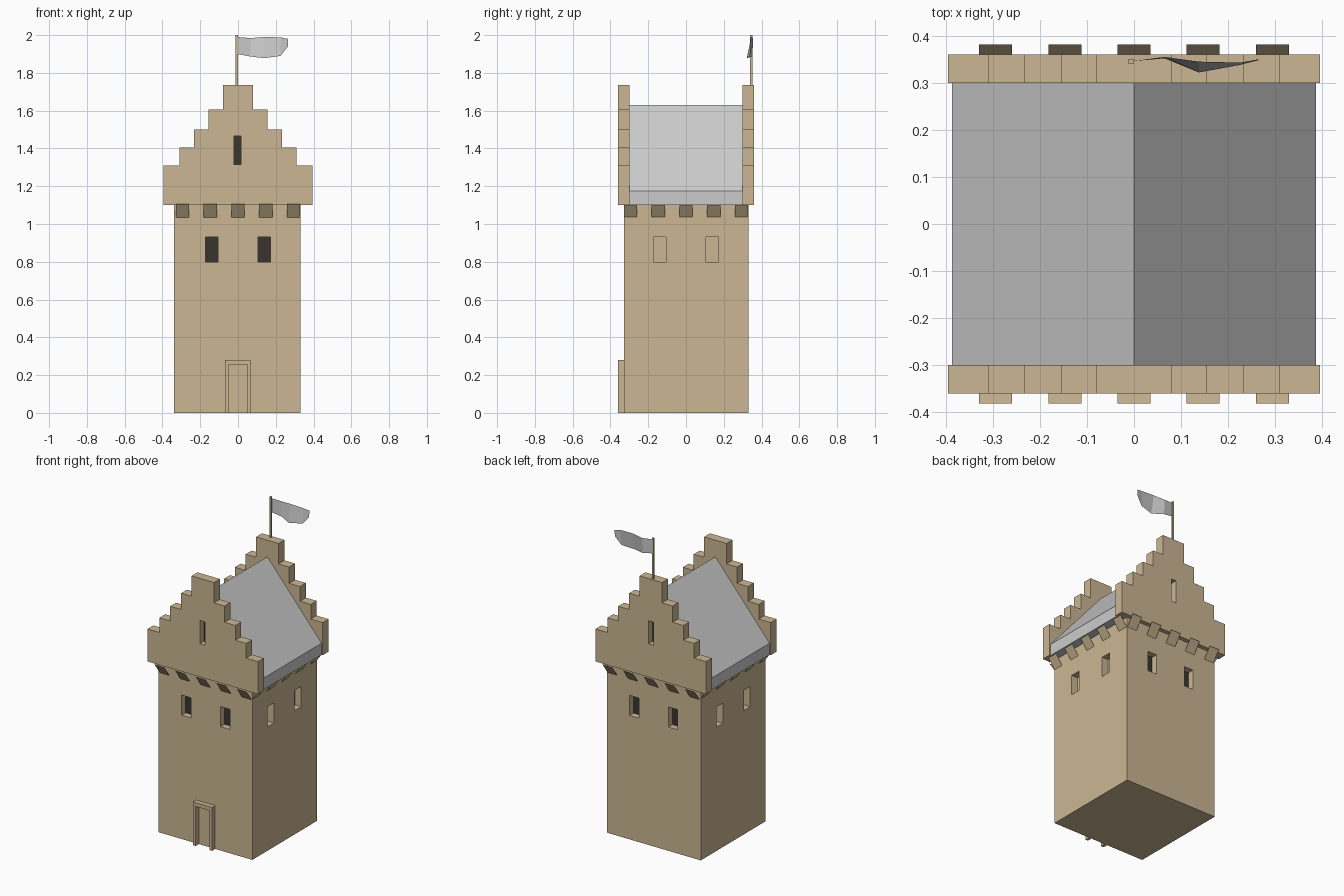
import bpy, bmesh
from mathutils import Vector, Matrix
from math import pi

if "Cube" in bpy.data.objects:
    bpy.data.objects.remove(bpy.data.objects["Cube"])


def material(name, rgb):
    m = bpy.data.materials.new(name)
    m.diffuse_color = (*rgb, 1)
    m.use_nodes = True
    m.node_tree.nodes["Principled BSDF"].inputs["Base Color"].default_value = m.diffuse_color
    return m


STONE = material("stone", (0.6, 0.47, 0.29))
DARK = material("dark_opening", (0.04, 0.035, 0.03))


def finish(name, bm, mat=None):
    bmesh.ops.recalc_face_normals(bm, faces=bm.faces)
    me = bpy.data.meshes.new(name)
    bm.to_mesh(me)
    bm.free()
    ob = bpy.data.objects.new(name, me)
    bpy.context.collection.objects.link(ob)
    if mat:
        me.materials.append(mat)
    return ob


def add_box(bm, lo, hi):
    lo, hi = Vector(lo), Vector(hi)
    mat = Matrix.Translation((lo + hi) / 2) @ Matrix.Diagonal((*(hi - lo), 1))
    bmesh.ops.create_cube(bm, size=1, matrix=mat)


def boxes(name, pairs, mat=None):
    bm = bmesh.new()
    for lo, hi in pairs:
        add_box(bm, lo, hi)
    return finish(name, bm, mat)


def extrude_profile(name, pts, y0, y1, mat=None):
    """Extrude an x/z outline from y0 to y1."""
    bm = bmesh.new()
    face = bm.faces.new([bm.verts.new((x, y0, z)) for x, z in pts])
    ext = bmesh.ops.extrude_face_region(bm, geom=[face])
    bmesh.ops.translate(bm, vec=(0, y1 - y0, 0),
                        verts=[v for v in ext["geom"] if isinstance(v, bmesh.types.BMVert)])
    return finish(name, bm, mat)


def cut(ob, pairs):
    cutter = boxes("cutter", pairs)
    cutter.hide_render = True
    mod = ob.modifiers.new("openings", 'BOOLEAN')
    mod.operation, mod.solver, mod.object = 'DIFFERENCE', 'EXACT', cutter
    bpy.context.view_layer.objects.active = ob
    bpy.ops.object.modifier_apply(modifier=mod.name)
    bpy.data.objects.remove(cutter)


# Tower body with two recessed windows on every side
X0, X1, Y0, Y1 = -0.338, 0.332, -0.328, 0.332
body = boxes("tower_body", [((X0, Y0, 0), (X1, Y1, 1.1))], STONE)
Z0, Z1, D = 0.80, 0.93, 0.045
recesses, panels = [], []
for c in (-0.14, 0.138):
    a, b = c - 0.033, c + 0.033
    recesses += [((a, Y0 - 0.1, Z0), (b, Y0 + D, Z1)), ((a, Y1 - D, Z0), (b, Y1 + 0.1, Z1)),
                 ((X0 - 0.1, a, Z0), (X0 + D, b, Z1)), ((X1 - D, a, Z0), (X1 + 0.1, b, Z1))]
    panels += [((a, Y0 + D - 0.004, Z0), (b, Y0 + D + 0.004, Z1)),
               ((a, Y1 - D - 0.004, Z0), (b, Y1 - D + 0.004, Z1))]
cut(body, recesses)
boxes("window_panels", panels, DARK)

# Door frame around a shallow doorway
extrude_profile("door_frame", [(-0.07, 0), (-0.07, 0.28), (0.067, 0.28), (0.067, 0),
                               (0.05, 0), (0.05, 0.255), (-0.05, 0.255), (-0.05, 0)],
                -0.36, Y0 + 0.002, STONE)

# Stepped gables with a narrow slit window
steps = [(0.395, 1.1, 1.31), (0.31, 1.31, 1.405), (0.233, 1.405, 1.5),
         (0.155, 1.5, 1.605), (0.08, 1.605, 1.737)]
right = [(w, z) for w, lo, hi in steps for z in (lo, hi)]
outline = right + [(-x, z) for x, z in reversed(right)]
slit_lo, slit_hi = (-0.02, 1.315), (0.017, 1.465)
for name, s in (("front", -1), ("back", 1)):
    gable = extrude_profile(name + "_gable", outline, s * 0.36, s * 0.30, STONE)
    ya, yb = sorted((s * 0.315, s * 0.45))
    cut(gable, [((slit_lo[0], ya, slit_lo[1]), (slit_hi[0], yb, slit_hi[1]))])
    ya, yb = sorted((s * 0.31, s * 0.319))
    boxes(name + "_gable_slit", [((slit_lo[0], ya, slit_lo[1]), (slit_hi[0], yb, slit_hi[1]))], DARK)

# Pitched roof between the gables
extrude_profile("roof", [(-0.387, 1.1), (0.387, 1.1), (0.387, 1.175),
                         (0, 1.63), (-0.387, 1.175)], -0.302, 0.302)

# Slanted corbel plates, five under each side of the overhang
bm = bmesh.new()
for k in range(4):
    turn = Matrix.Rotation(k * pi / 2, 3, 'Z')
    for i in range(5):
        c = (i - 2) * 0.147
        quad = [(c - 0.035, -0.331, 1.035), (c + 0.035, -0.331, 1.035),
                (c + 0.035, -0.381, 1.105), (c - 0.035, -0.381, 1.105)]
        bm.faces.new([bm.verts.new(turn @ Vector(p)) for p in quad])
finish("corbels", bm, STONE)

# Flag pole on the back gable
boxes("flag_pole", [((-0.012, 0.34, 1.73), (-0.001, 0.351, 2.0))], STONE)

# Waving flag: x, y top, y bottom, z top, z bottom
bm = bmesh.new()
waves = [(-0.005, 0.346, 0.346, 1.99, 1.90), (0.065, 0.355, 0.352, 1.984, 1.887),
         (0.138, 0.345, 0.322, 1.99, 1.878), (0.225, 0.343, 0.338, 1.988, 1.89),
         (0.265, 0.35, 0.348, 1.98, 1.94)]
cols = [(bm.verts.new((x, yt, zt)), bm.verts.new((x, yb, zb))) for x, yt, yb, zt, zb in waves]
for (a, b), (c, d) in zip(cols, cols[1:]):
    bm.faces.new((a, b, d, c))
finish("flag", bm)
